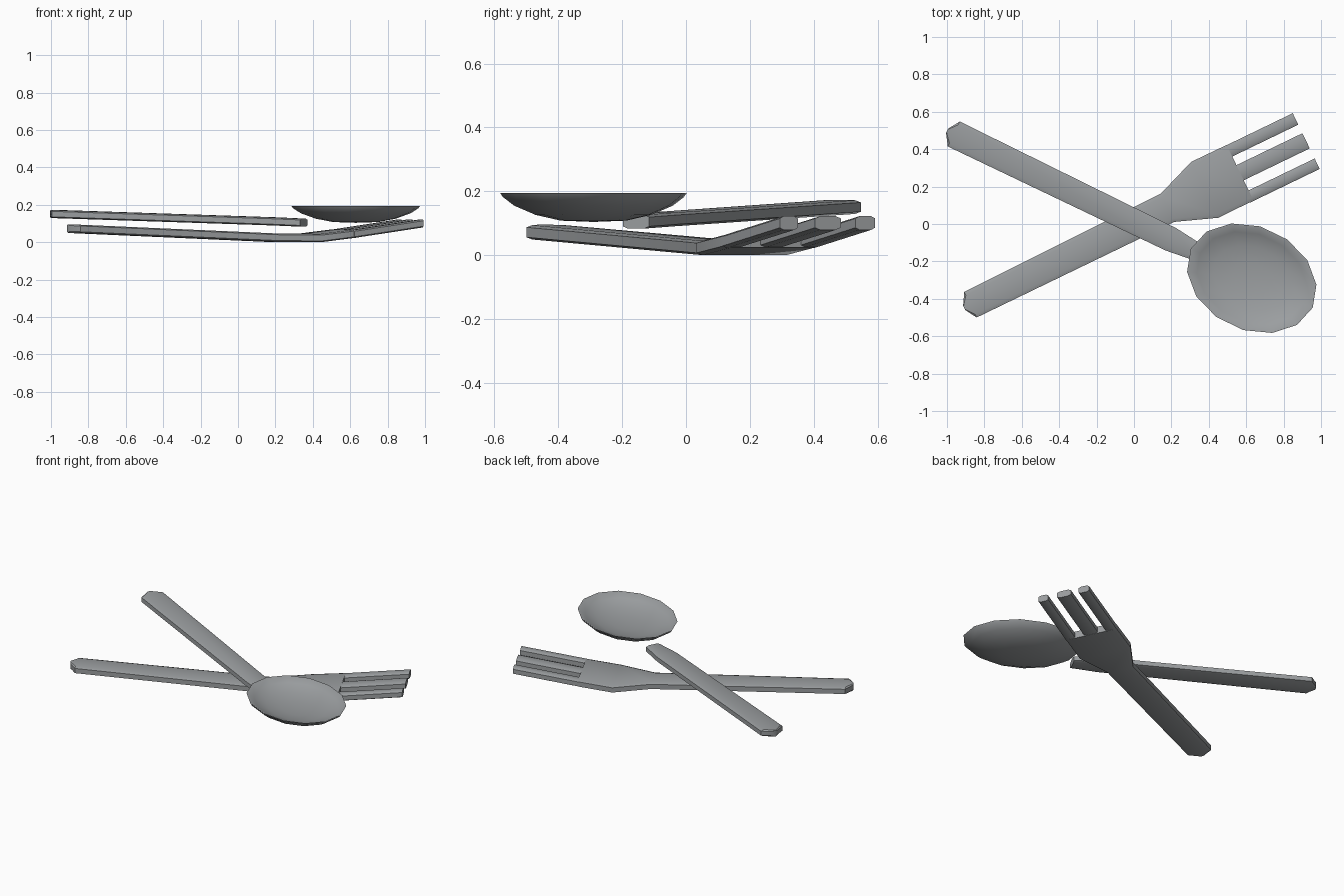
import bpy, bmesh, math

if "Cube" in bpy.data.objects:
    bpy.data.objects.remove(bpy.data.objects["Cube"])

steel = bpy.data.materials.new("steel grey")
steel.diffuse_color = (0.33, 0.345, 0.355, 1)
steel.use_nodes = True
steel.node_tree.nodes["Principled BSDF"].inputs["Base Color"].default_value = steel.diffuse_color
TILT = math.atan2(0.435, 0.9)


def loft(bm, sections, thick=0.043):
    """Soft-edged bar through sections (u, centre v, half width, bottom z)."""
    rings = []
    for u, v, w, z in sections:
        inset, d = min(0.02, w * 0.4), 0.007
        prof = [(-w, d), (-w + inset, 0), (w - inset, 0), (w, d),
                (w, thick - d), (w - inset, thick), (-w + inset, thick), (-w, thick - d)]
        rings.append([bm.verts.new((u, v + a, z + b)) for a, b in prof])
    for r, s in zip(rings, rings[1:]):
        for i in range(8):
            j = (i + 1) % 8
            bm.faces.new((r[i], r[j], s[j], s[i]))
    bm.faces.new(rings[0])
    bm.faces.new(rings[-1][::-1])


def finish(bm, name, angle):
    bmesh.ops.recalc_face_normals(bm, faces=bm.faces)
    me = bpy.data.meshes.new(name)
    bm.to_mesh(me)
    bm.free()
    me.materials.append(steel)
    ob = bpy.data.objects.new(name, me)
    ob.rotation_euler[2] = angle
    bpy.context.collection.objects.link(ob)
    bpy.ops.object.select_all(action='DESELECT')
    ob.select_set(True)
    bpy.context.view_layer.objects.active = ob
    bpy.ops.object.shade_smooth_by_angle(angle=math.radians(35))
    return ob


# fork: handle, flared head and three upturned tines
bm = bmesh.new()
loft(bm, [(-1.013, -0.008, 0.012, 0.051), (-0.975, -0.008, 0.076, 0.049),
          (0.2, 0, 0.084, 0.002), (0.42, 0, 0.166, 0.0), (0.63, 0, 0.165, 0.024)], 0.045)
for v, w in ((0.13, 0.034), (0, 0.045), (-0.136, 0.031)):
    loft(bm, [(0.61, v, w, 0.022), (1.022, v, w, 0.079)])
finish(bm, "fork", TILT)

# spoon handle
bm = bmesh.new()
loft(bm, [(-1.117, 0.014, 0.012, 0.13), (-1.077, 0.014, 0.074, 0.129),
          (0.214, 0.012, 0.066, 0.09), (0.385, 0.012, 0.046, 0.083)])
finish(bm, "spoon_handle", -TILT)

# spoon bowl: 14-sided oval dish, outer shell then inner hollow
bm = bmesh.new()
N = 14
outer = [(0.35, 0.108), (0.62, 0.126), (0.85, 0.155), (0.97, 0.182), (1.0, 0.195)]
inner = [(0.975, 0.195), (0.85, 0.172), (0.6, 0.148), (0.3, 0.136)]
rings = [[bm.verts.new((0.693 + 0.362 * s * math.cos(2 * math.pi * i / N),
                        0.013 + 0.276 * s * math.sin(2 * math.pi * i / N), z))
          for i in range(N)] for s, z in outer + inner]
for r, s in zip(rings, rings[1:]):
    for i in range(N):
        j = (i + 1) % N
        bm.faces.new((r[i], r[j], s[j], s[i]))
for ring, z in ((rings[0], 0.104), (rings[-1], 0.133)):
    c = bm.verts.new((0.693, 0.013, z))
    for i in range(N):
        bm.faces.new((ring[i], ring[(i + 1) % N], c))
finish(bm, "spoon_bowl", -TILT)
